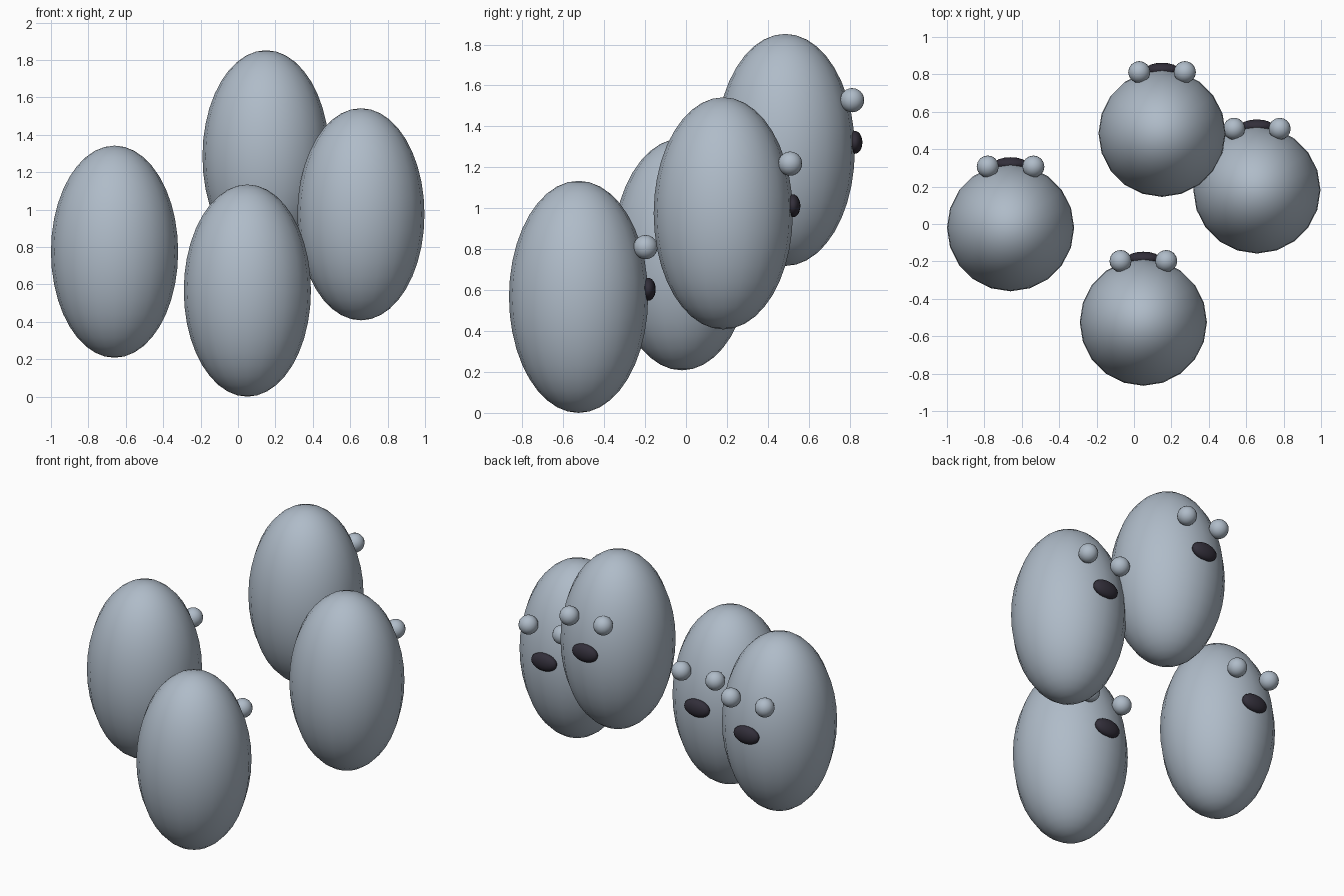
import bpy, math

if "Cube" in bpy.data.objects:
    bpy.data.objects.remove(bpy.data.objects["Cube"])


def material(name, colour):
    m = bpy.data.materials.new(name)
    m.diffuse_color = (*colour, 1)
    m.use_nodes = True
    m.node_tree.nodes["Principled BSDF"].inputs["Base Color"].default_value = m.diffuse_color
    return m


GREY = material("blue grey", (0.43, 0.50, 0.58))
DARK = material("dark charcoal", (0.032, 0.028, 0.042))


def ellipsoid(name, centre, radii, mat, segments, rings):
    bpy.ops.mesh.primitive_uv_sphere_add(segments=segments, ring_count=rings, radius=1, location=centre)
    ob = bpy.context.object
    ob.name = name
    ob.scale = radii
    bpy.ops.object.transform_apply(location=False, rotation=False, scale=True)
    bpy.ops.object.shade_smooth()
    ob.data.materials.append(mat)
    return ob


# Four identical egg shapes, each with its face on the +y side
bodies = [(-0.66, -0.02, 0.775), (0.05, -0.525, 0.567),
          (0.657, 0.182, 0.975), (0.15, 0.485, 1.285)]

for i, (x, y, z) in enumerate(bodies, 1):
    ellipsoid(f"body_{i}", (x, y, z), (0.34, 0.34, 0.567), GREY, 20, 20)
    # Eyes, mirrored across the body's middle
    for side, word in ((-1, "left"), (1, "right")):
        ellipsoid(f"eye_{word}_{i}", (x + side * 0.122, y + 0.327, z + 0.243),
                  (0.059, 0.059, 0.059), GREY, 16, 12)
    # Flattened mouth
    ellipsoid(f"mouth_{i}", (x, y + 0.34, z + 0.037), (0.09, 0.037, 0.056), DARK, 16, 12)
